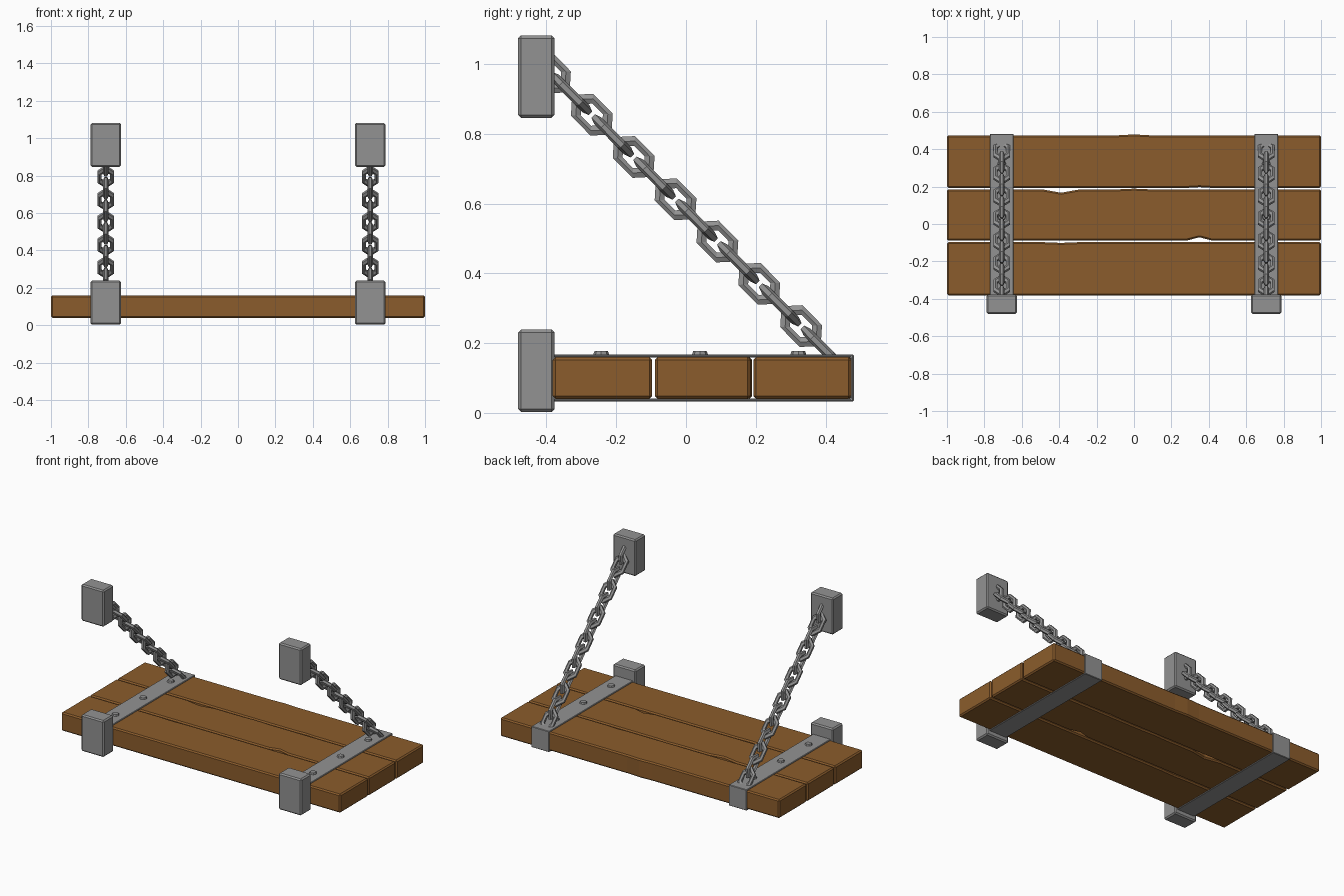
import bpy, bmesh, math
from mathutils import Matrix, Vector

if "Cube" in bpy.data.objects:
    bpy.data.objects.remove(bpy.data.objects["Cube"])


def material(name, rgb):
    m = bpy.data.materials.new(name)
    m.diffuse_color = (*rgb, 1)
    m.use_nodes = True
    m.node_tree.nodes["Principled BSDF"].inputs["Base Color"].default_value = m.diffuse_color
    return m


WOOD = material("brown wood", (0.26, 0.108, 0.025))
METAL = material("grey iron", (0.29, 0.29, 0.29))


def finish(name, bm, mat, bevel=0):
    bmesh.ops.recalc_face_normals(bm, faces=bm.faces)
    me = bpy.data.meshes.new(name)
    bm.to_mesh(me)
    bm.free()
    me.materials.append(mat)
    ob = bpy.data.objects.new(name, me)
    bpy.context.collection.objects.link(ob)
    if bevel:
        mod = ob.modifiers.new("bevel", "BEVEL")
        mod.width = bevel
        mod.segments = 1
        mod.limit_method = 'ANGLE'
        mod.angle_limit = math.radians(40)
    return ob


def extrude(name, pts, vec, mat, bevel=0):
    """Solid made from a flat outline pushed along a vector."""
    bm = bmesh.new()
    face = bm.faces.new([bm.verts.new(p) for p in pts])
    res = bmesh.ops.extrude_face_region(bm, geom=[face])
    bmesh.ops.translate(bm, vec=vec, verts=[
        v for v in res["geom"] if isinstance(v, bmesh.types.BMVert)])
    return finish(name, bm, mat, bevel)


def box(name, lo, hi, mat, bevel):
    outline = [(lo[0], lo[1], lo[2]), (hi[0], lo[1], lo[2]),
               (hi[0], hi[1], lo[2]), (lo[0], hi[1], lo[2])]
    return extrude(name, outline, (0, 0, hi[2] - lo[2]), mat, bevel)


# Planks, with shallow chips (x centre, half width, depth) in their long edges
def plank(name, y0, y1, front_chips=(), back_chips=()):
    pts = [(-1, y0)]
    for x, w, d in front_chips:
        pts += [(x - w, y0), (x, y0 + d), (x + w, y0)]
    pts += [(1, y0), (1, y1)]
    for x, w, d in reversed(back_chips):
        pts += [(x + w, y1), (x, y1 - d), (x - w, y1)]
    pts.append((-1, y1))
    extrude(name, [(x, y, 0.04) for x, y in pts], (0, 0, 0.12), WOOD, 0.008)


plank("front_plank", -0.382, -0.097, (), ((-0.39, 0.1, 0.004),))
plank("middle_plank", -0.089, 0.185, ((0.35, 0.07, -0.0 + 0.018),),
      ((-0.39, 0.1, 0.018), (0.0, 0.09, -0.004)))
plank("back_plank", 0.193, 0.474, ((0.35, 0.07, 0.004),),
      ((0.0, 0.09, -0.005),))


# Chain links: stretched six-sided rings
def chain(name, x):
    bm = bmesh.new()
    big, wire, n, m = 0.0395, 0.014, 6, 6
    for k in range(14):
        centre = Vector((x, -0.39 + 0.06 * k, 0.976 - 0.0606 * k))
        slope = Matrix.Rotation(math.radians(-45.3), 4, 'X')
        # odd links lie across, even links stand upright
        roll = Matrix.Rotation(math.radians(0 if k % 2 else 90), 4, 'Y')
        mat = Matrix.Translation(centre) @ slope @ roll
        rings = []
        for i in range(n):
            a = math.tau * i / n
            ring = []
            for j in range(m):
                b = math.tau * (j + 0.5) / m
                r = big + wire * math.cos(b)
                p = Vector((r * math.sin(a), 1.55 * r * math.cos(a),
                            wire * math.sin(b)))
                ring.append(bm.verts.new(mat @ p))
            rings.append(ring)
        for i in range(n):
            r0, r1 = rings[i], rings[(i + 1) % n]
            for j in range(m):
                q = (j + 1) % m
                bm.faces.new((r0[j], r1[j], r1[q], r0[q]))
    finish(name, bm, METAL)


for side, label in ((-1, "left"), (1, "right")):
    x = 0.707 * side

    # Wall blocks, lower and upper
    for part, z in (("lower", 0.003), ("upper", 0.846)):
        box(f"{label}_{part}_wall_block", (x - 0.081, -0.481, z),
            (x + 0.081, -0.377, z + 0.236), METAL, 0.008)

    # Strap wrapped over, behind and under the planks
    profile = [(-0.385, 0.168), (0.481, 0.168), (0.481, 0.033), (-0.385, 0.033),
               (-0.385, 0.041), (0.472, 0.041), (0.472, 0.159), (-0.385, 0.159)]
    extrude(f"{label}_strap", [(x - 0.064, y, z) for y, z in profile],
            (0.128, 0, 0), METAL, 0.003)

    # Rivets
    for i, y in enumerate((-0.243, 0.04, 0.322)):
        bm = bmesh.new()
        bmesh.ops.create_cone(bm, cap_ends=True, segments=8, radius1=0.024,
                              radius2=0.019, depth=0.014,
                              matrix=Matrix.Translation((x, y, 0.171)))
        finish(f"{label}_rivet_{i + 1}", bm, METAL)

    chain(f"{label}_chain", x)
